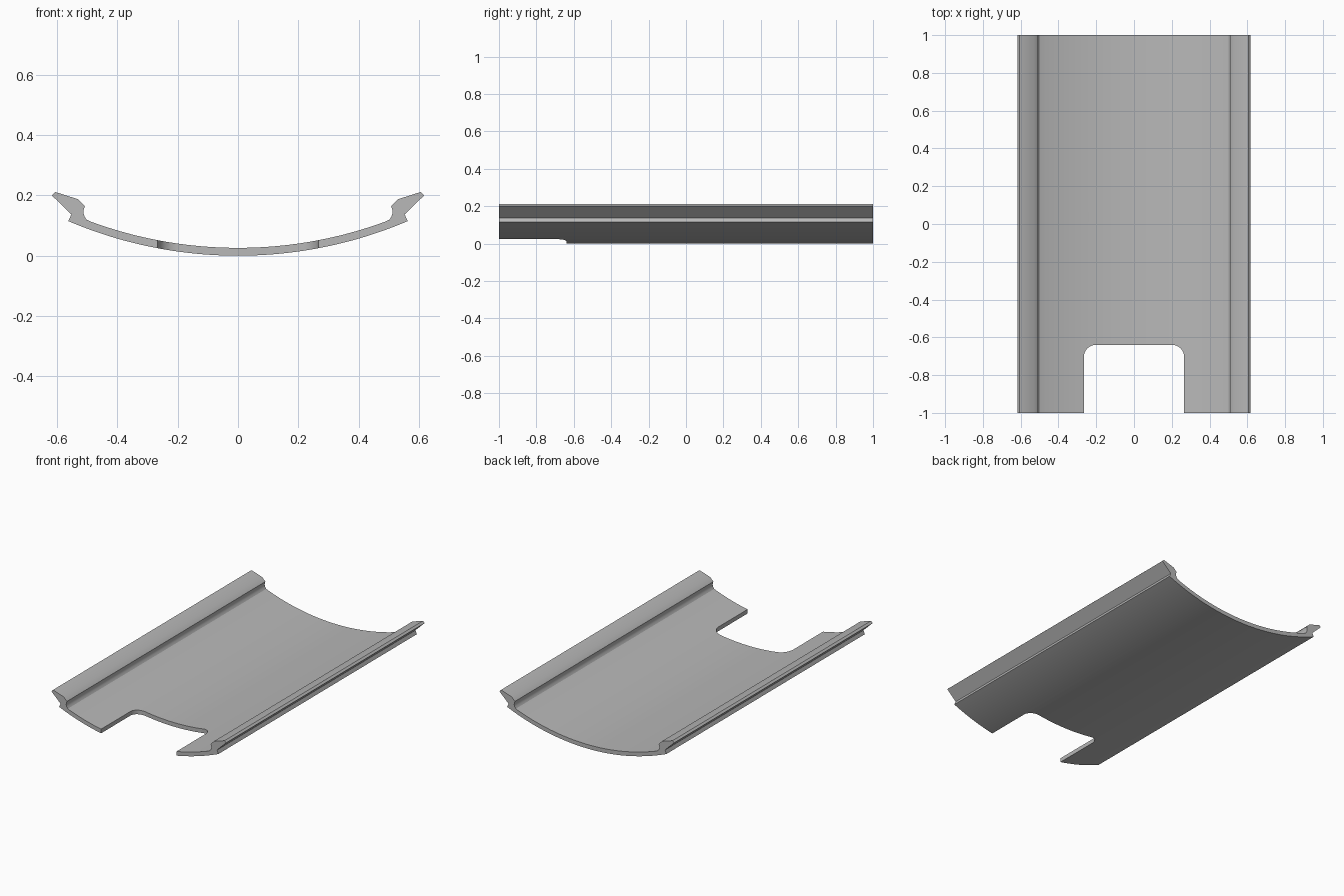
import bpy, bmesh, math

cube = bpy.data.objects.get("Cube")
if cube:
    bpy.data.objects.remove(cube, do_unlink=True)

grey = bpy.data.materials.new("plain grey")
grey.use_nodes = True
colour = (0.48, 0.48, 0.48, 1)
grey.diffuse_color = colour
grey.node_tree.nodes["Principled BSDF"].inputs["Base Color"].default_value = colour


def extrude_outline(name, points, start, direction):
    """Extrude a closed 3D outline into a solid object."""
    bm = bmesh.new()
    face = bm.faces.new([bm.verts.new(p) for p in points])
    moved = bmesh.ops.extrude_face_region(bm, geom=[face])["geom"]
    bmesh.ops.translate(bm, vec=direction,
                        verts=[v for v in moved if isinstance(v, bmesh.types.BMVert)])
    bmesh.ops.translate(bm, vec=start, verts=bm.verts[:])
    bmesh.ops.recalc_face_normals(bm, faces=bm.faces[:])
    mesh = bpy.data.meshes.new(name)
    bm.to_mesh(mesh)
    bm.free()
    mesh.materials.append(grey)
    obj = bpy.data.objects.new(name, mesh)
    bpy.context.collection.objects.link(obj)
    return obj


def arc(radius, centre, a0, a1, steps):
    """Points on a circle arc, angles in radians."""
    return [(centre[0] + radius * math.cos(a0 + (a1 - a0) * i / steps),
             centre[1] + radius * math.sin(a0 + (a1 - a0) * i / steps))
            for i in range(steps + 1)]


# Right half of the cross-section: outer arc, hooked rim, inner arc
outer, thick = 1.437, 0.026
inner = outer - thick
down = -math.pi / 2
half = arc(outer, (0, outer), down, down + math.asin(0.562 / outer), 24)
half += [(0.552, 0.137), (0.617, 0.200), (0.605, 0.211), (0.530, 0.187), (0.507, 0.164),
         (0.511, 0.153), (0.512, 0.142), (0.508, 0.129), (0.501, 0.119)]
half += arc(inner, (0, outer), down + math.asin(0.488 / inner), down, 24)
mirrored = [(-x, z) for x, z in reversed(half[1:-1])]
panel = extrude_outline("curved_panel", [(x, 0, z) for x, z in half + mirrored],
                        (0, -1, 0), (0, 2, 0))

# Rounded notch cut into the front edge
w, back, r = 0.266, -0.64, 0.065
notch = [(-w, -1.2), (w, -1.2)]
notch += arc(r, (w - r, back - r), 0, math.pi / 2, 8)
notch += arc(r, (r - w, back - r), math.pi / 2, math.pi, 8)
cutter = extrude_outline("notch_cutter", [(x, y, 0) for x, y in notch],
                         (0, 0, -0.2), (0, 0, 0.6))
cutter.hide_render = True

cut = panel.modifiers.new("notch", "BOOLEAN")
cut.operation = "DIFFERENCE"
cut.solver = "EXACT"
cut.object = cutter
bpy.ops.object.select_all(action="DESELECT")
panel.select_set(True)
bpy.context.view_layer.objects.active = panel
bpy.ops.object.modifier_apply(modifier=cut.name)
bpy.data.objects.remove(cutter, do_unlink=True)
bpy.ops.object.shade_smooth_by_angle(angle=math.radians(28))
